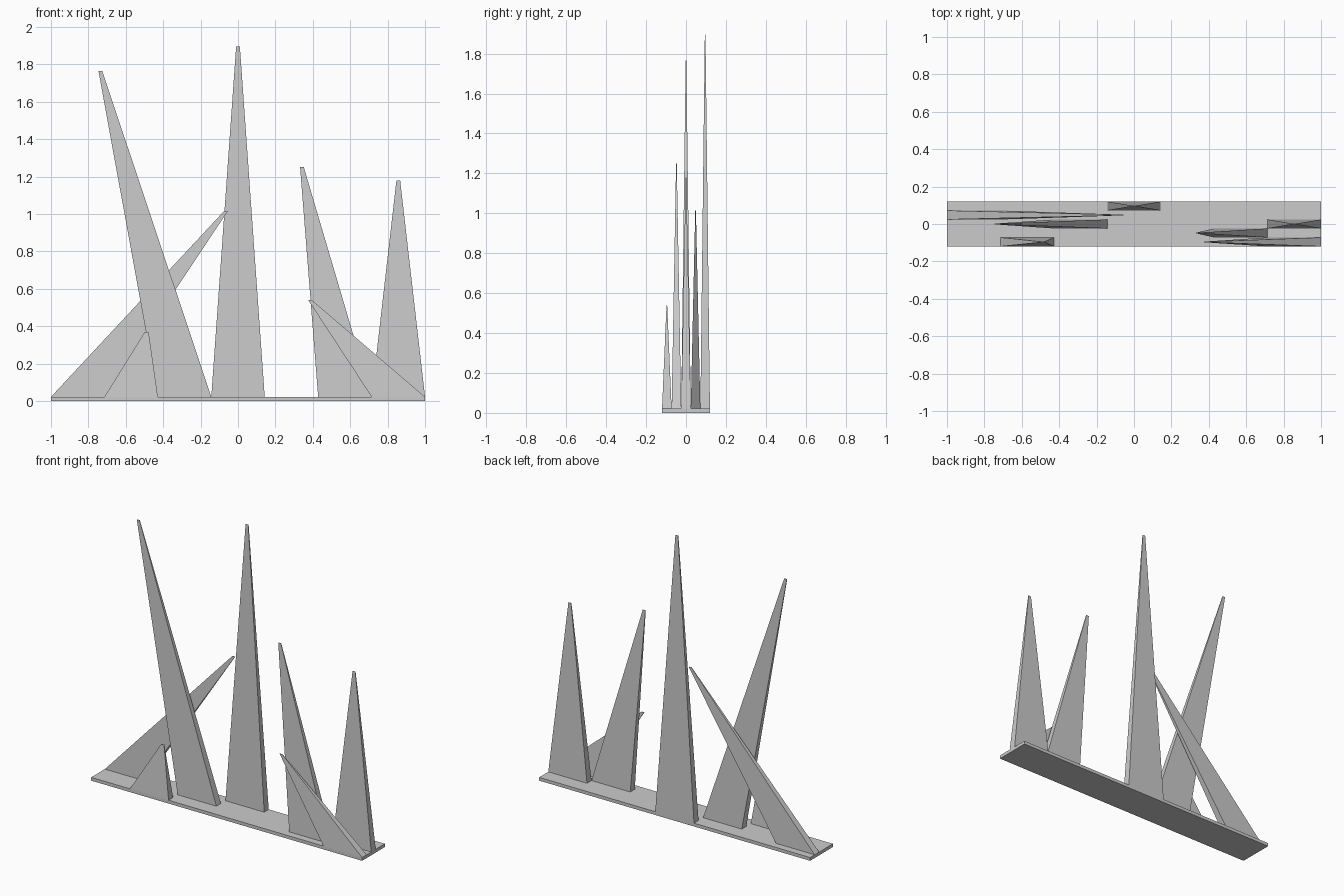
import bpy, bmesh

if "Cube" in bpy.data.objects:
    bpy.data.objects.remove(bpy.data.objects["Cube"])

BASE_TOP = 0.022
SLOT = 2 / 7      # seven equal slots along the strip
ROW = 0.048       # five equal rows across it


def frustum(name, bottom, top):
    """Join two rectangles (x0, x1, y0, y1, z) into a closed solid."""
    bm = bmesh.new()
    rings = []
    for x0, x1, y0, y1, z in (bottom, top):
        rings.append([bm.verts.new((x, y, z)) for x, y in
                      ((x0, y0), (x1, y0), (x1, y1), (x0, y1))])
    lo, hi = rings
    bm.faces.new(lo[::-1])
    bm.faces.new(hi)
    for i in range(4):
        j = (i + 1) % 4
        bm.faces.new((lo[i], lo[j], hi[j], hi[i]))
    mesh = bpy.data.meshes.new(name)
    bm.to_mesh(mesh)
    bm.free()
    obj = bpy.data.objects.new(name, mesh)
    bpy.context.collection.objects.link(obj)
    return obj


# Thin ground strip
frustum("ground_strip", (-1, 1, -0.12, 0.12, 0), (-1, 1, -0.12, 0.12, BASE_TOP))

# Tapered blades: slot, row, tip x, tip height
blades = [
    (0, 3, -0.065, 1.015),
    (1, 0, -0.488, 0.37),
    (2, 2, -0.736, 1.765),
    (3, 4, 0.0, 1.895),
    (5, 1, 0.342, 1.25),
    (6, 2, 0.857, 1.18),
    (6, 0, 0.385, 0.54),
]
for n, (slot, row, tip_x, tip_z) in enumerate(blades, 1):
    x0 = -1 + slot * SLOT
    y0 = -0.12 + row * ROW
    yc = y0 + ROW / 2
    frustum(f"grass_blade_{n}",
            (x0, x0 + SLOT, y0, y0 + ROW, BASE_TOP),
            (tip_x - 0.01, tip_x + 0.01, yc - 0.0017, yc + 0.0017, tip_z))
